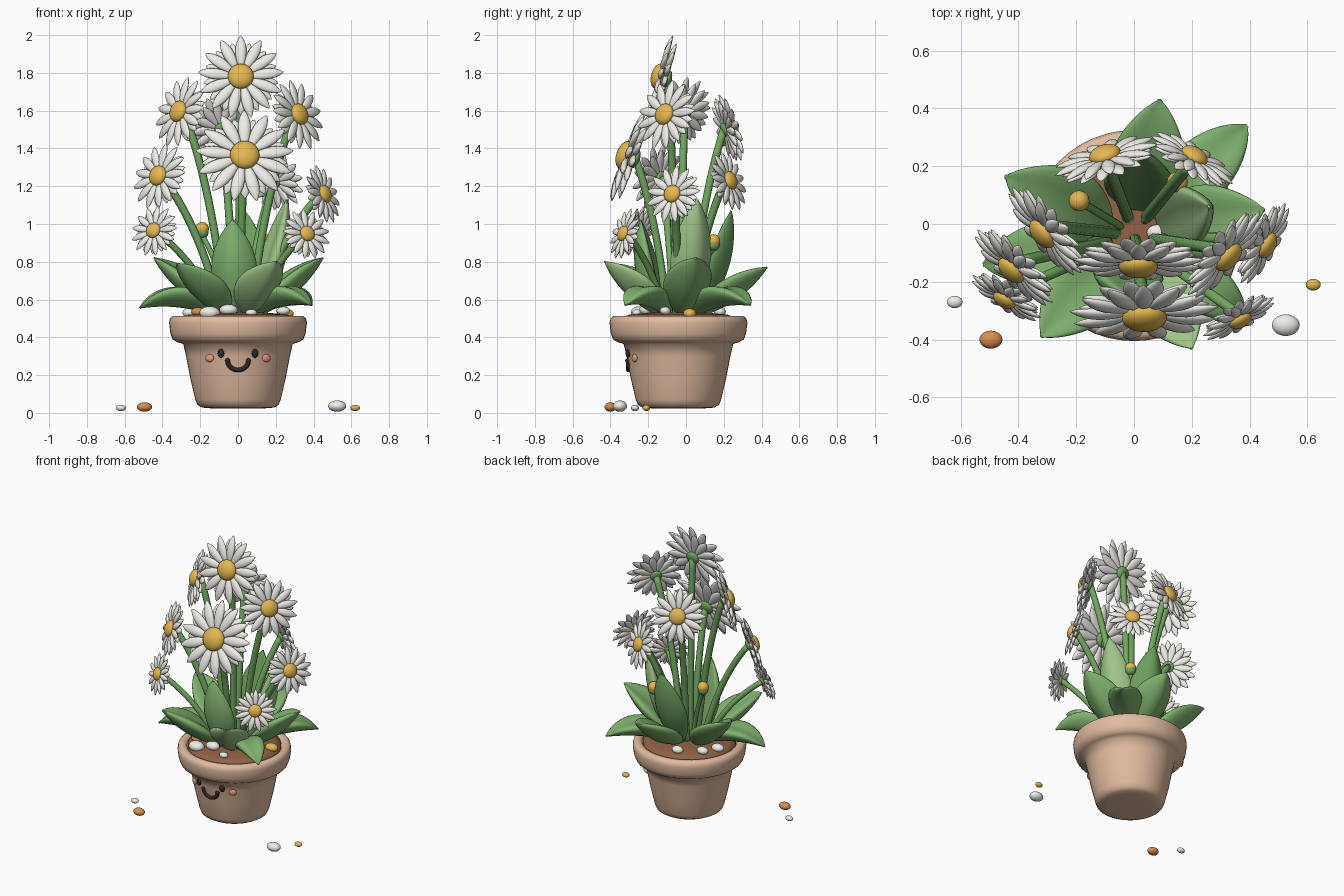
import bpy, bmesh, math
from math import sin, cos, pi
from mathutils import Vector as V

if "Cube" in bpy.data.objects:
    bpy.data.objects.remove(bpy.data.objects["Cube"])

COLORS = {
    "terracotta": (.76, .50, .35), "soil": (.28, .12, .06), "leaf": (.22, .45, .16),
    "light_leaf": (.35, .56, .25), "dark_leaf": (.15, .34, .11), "stem": (.17, .39, .12),
    "white": (.86, .85, .80), "gold": (.78, .48, .08), "orange": (.70, .27, .08),
    "dark": (.03, .02, .02), "blush": (.80, .32, .20)}
MATS = {}
for key, rgb in COLORS.items():
    MATS[key] = bpy.data.materials.new(key)
    MATS[key].diffuse_color = (*rgb, 1)


def skin(name, parts, color):
    """Smooth object from one or more lists of cross-section rings, ends capped."""
    bm = bmesh.new()
    for rings in parts:
        loops = [[bm.verts.new(p) for p in ring] for ring in rings]
        for a, b in zip(loops, loops[1:]):
            n = len(a)
            for i in range(n):
                bm.faces.new((a[i], a[(i + 1) % n], b[(i + 1) % n], b[i]))
        bm.faces.new(loops[0])
        bm.faces.new(loops[-1])
    bmesh.ops.recalc_face_normals(bm, faces=bm.faces)
    me = bpy.data.meshes.new(name)
    bm.to_mesh(me)
    bm.free()
    for p in me.polygons:
        p.use_smooth = True
    me.materials.append(MATS[color])
    ob = bpy.data.objects.new(name, me)
    bpy.context.collection.objects.link(ob)
    return ob


def ring(c, u, v, n):
    return [c + u * cos(2 * pi * i / n) + v * sin(2 * pi * i / n) for i in range(n)]


def lathe(name, profile, color, c, n=48):
    return skin(name, [[ring(V((c[0], c[1], z)), V((r, 0, 0)), V((0, r, 0)), n)
                        for r, z in profile]], color)


def ball(name, c, size, color, axis=(0, 0, 1)):
    """Ellipsoid: size = (across, across, along axis)."""
    q = V(axis).to_track_quat('Z', 'Y')
    x, y, z = (q @ V(a) for a in ((1, 0, 0), (0, 1, 0), (0, 0, 1)))
    rings = []
    for i in range(13):
        a = pi * i / 12
        s = max(sin(a), .01)
        rings.append(ring(V(c) - z * size[2] * cos(a), x * size[0] * s, y * size[1] * s, 20))
    return skin(name, [rings], color)


def bez(a, b, c, t):
    return a * (1 - t) ** 2 + b * 2 * t * (1 - t) + c * t * t


def tube(name, pts, r, color, n=10):
    rings = []
    for i, p in enumerate(pts):
        d = (pts[min(i + 1, len(pts) - 1)] - pts[max(i - 1, 0)]).normalized()
        u = d.cross(V((0, 1, .2))).normalized()
        rings.append(ring(p, u * r, d.cross(u) * r, n))
    return skin(name, [rings], color)


# Pot and soil
PY = -.04
lathe("pot", [(.01, .024), (.14, .024), (.19, .028), (.215, .042), (.226, .07), (.252, .18), (.275, .3),
              (.29, .365), (.32, .374), (.346, .388), (.358, .42), (.365, .475), (.36, .5), (.345, .512),
              (.32, .512), (.305, .5), (.298, .46), (.01, .45)], "terracotta", (0, PY))
lathe("soil", [(.01, .46), (.3, .46), (.3, .505), (.26, .52), (.16, .53), (.01, .535)], "soil", (0, PY))


# Face on the front of the pot
def face_y(x, z):
    r = .275 + (z - .3) * .19
    return PY - math.sqrt(r * r - x * x) - .004


for side, s in (("left", -1), ("right", 1)):
    ball(side + "_eye", (s * .09, face_y(.09, .315), .315), (.018, .024, .012), "dark", (s * .3, -1, 0))
    ball(side + "_cheek", (s * .15, face_y(.15, .29), .29), (.025, .021, .01), "blush", (s * .6, -1, 0))
smile = []
for i in range(17):
    a = pi + pi * i / 16
    x, z = .055 * cos(a), .277 + .05 * sin(a)
    smile.append(V((x, face_y(x, z), z)))
tube("smile", smile, .012, "dark")
for s in (-1, 1):
    ball("smile_end", (s * .055, face_y(.055, .277), .277), (.013, .013, .013), "dark")


# Leaves: plump, arched, pointed, folded up along the midrib
def leaf(tip, width, lift, color, root=.1, fold=.36):
    tip = V(tip)
    out = V((tip.x, tip.y - PY, 0)).normalized()
    base = V((0, PY, .52)) + out * root
    mid = (base + tip) / 2 + V((0, 0, lift)) + out * (.06 if tip.z > .9 else 0)
    side = V((-out.y, out.x, 0))
    rings = []
    for i in range(23):
        t = (1 - cos(pi * i / 22)) / 2
        p = bez(base, mid, tip, t)
        d = ((mid - base) * (1 - t) + (tip - mid) * t).normalized()
        up = d.cross(side)
        if up.dot(V((0, 0, 1)) - out) < 0:
            up = -up
        w = max(.008, width * (.15 * (1 - t) + .95 * sin(pi * t) ** .72))
        th = max(.005, .05 * sin(pi * (.06 + .94 * t)) ** .75)
        rings.append([p + side * w * cos(a) + up * (th * sin(a) + fold * w * abs(cos(a)) ** 1.3)
                      for a in (2 * pi * k / 20 for k in range(20))])
    skin("leaf", [rings], color)


for tip, w, lift, col in [
        ((-.52, -.14, .555), .105, .14, "leaf"), ((-.445, .165, .82), .125, .0, "leaf"),
        ((-.32, -.39, .79), .125, .0, "leaf"), ((.20, -.43, .80), .125, .0, "light_leaf"),
        ((.385, -.32, .57), .09, .14, "leaf"), ((.45, .05, .82), .125, .0, "leaf"),
        ((.26, .06, 1.13), .11, -.02, "light_leaf"), ((.39, .34, .57), .105, .13, "leaf"),
        ((.09, .43, .77), .125, .0, "leaf"), ((.03, .24, 1.07), .12, -.02, "dark_leaf"),
        ((-.03, -.24, 1.02), .12, -.02, "leaf")]:
    leaf(tip, w, lift, col)


def stem(end, r):
    end = V(end)
    base = V((end.x * .22, PY + (end.y - PY) * .25, .5))
    ctrl = V((base.x + (end.x - base.x) * .32, base.y + (end.y - base.y) * .32,
              .5 + (end.z - .5) * .62))
    tube("stem", [bez(base, ctrl, end, i / 16) for i in range(17)], r, "stem")


# Daisies: hub, two layers of petals, calyx and stem
def daisy(c, r, n, count=13):
    c, n = V(c), V(n).normalized()
    u = V((0, 0, 1)).cross(n).normalized()
    v = n.cross(u)
    petals = []
    for k in range(2 * count):
        a = pi * (k + .5) / count
        d = u * cos(a) + v * sin(a)
        s = n.cross(d)
        back = k % 2
        length = r * (.87 if back else 1.0)
        rings = []
        for i in range(11):
            t = (1 - cos(pi * i / 10)) / 2
            f = max(.03, sin(pi * t ** 1.25) ** .7)
            h = r * (-.13 * back + .04 + .16 * t * (1 - t))
            rings.append(ring(c + d * (r * .1 + (length - r * .1) * t) + n * h,
                              s * r * .132 * f, n * r * .068 * f, 10))
        petals.append(rings)
    skin("petals", petals, "white")
    ball("flower_hub", c + n * r * .12, (r * .3, r * .3, r * .17), "gold", n)
    ball("calyx", c - n * r * .11, (r * .2, r * .2, r * .09), "stem", n)
    stem(c - n * r * .12, .021 if r > .15 else .018)


for c, r, n in [
        ((.015, -.12, 1.775), .228, (0, -.96, .26)), ((.035, -.295, 1.355), .26, (.03, -.93, .35)),
        ((-.30, -.02, 1.59), .193, (-.75, -.6, .28)), ((.31, -.10, 1.575), .193, (.72, -.62, .28)),
        ((-.41, -.145, 1.25), .183, (-.66, -.68, .28)), ((-.44, -.25, .962), .14, (-.5, -.8, .28)),
        ((.445, -.065, 1.155), .16, (.85, -.47, .28)), ((.36, -.32, .945), .14, (.45, -.82, .28)),
        ((-.095, .22, 1.505), .187, (-.28, .92, .3)), ((.20, .22, 1.225), .165, (.48, .82, .28))]:
    daisy(c, r, n)

# Closed buds
for c in ((-.19, .08, .975), (.15, .145, .91)):
    ball("bud", c, (.036, .036, .036), "gold")
    ball("bud_cup", V(c) - V((0, 0, .02)), (.034, .034, .032), "stem")
    stem(V(c) - V((0, 0, .035)), .014)

# Pebbles on the soil and on the ground
for x, y, z, s, col in [
        (-.15, -.25, .53, .055, "white"), (-.05, -.21, .545, .048, "white"), (.07, -.26, .53, .03, "white"),
        (-.21, -.16, .535, .038, "orange"), (.08, -.03, .545, .036, "white"), (.24, -.11, .54, .036, "white"),
        (.25, .02, .525, .045, "gold"), (-.2, .1, .535, .04, "white"), (-.25, 0, .53, .044, "white"),
        (-.06, .18, .535, .04, "white"),
        (-.62, -.27, .026, .027, "white"), (-.495, -.40, .031, .04, "orange"),
        (.525, -.35, .036, .048, "white"), (.62, -.21, .026, .026, "gold")]:
    ball("pebble", (x, y, z), (s, s * .78, s * .62), col)

for m in bpy.data.materials:
    if m.users and not m.is_grease_pencil:
        m.use_nodes = True
        m.node_tree.nodes["Principled BSDF"].inputs["Base Color"].default_value = m.diffuse_color
